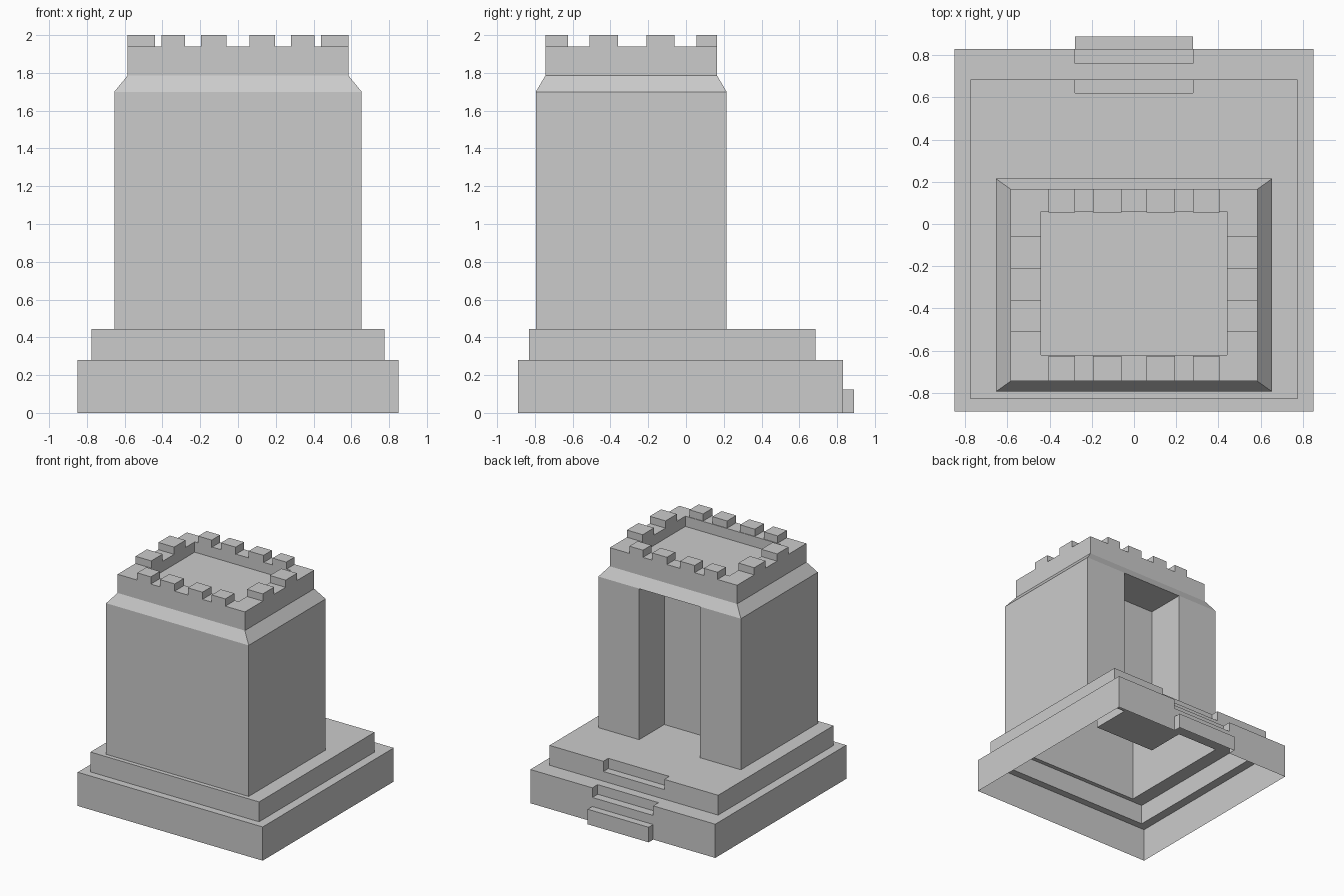
import bpy, bmesh

if "Cube" in bpy.data.objects:
    bpy.data.objects.remove(bpy.data.objects["Cube"])


def loft(name, rings):
    """Closed solid through stacked rectangles (x0, x1, y0, y1, z)."""
    bm = bmesh.new()
    loops = [[bm.verts.new((x, y, z)) for x, y in ((x0, y0), (x1, y0), (x1, y1), (x0, y1))]
             for x0, x1, y0, y1, z in rings]
    bm.faces.new(loops[0][::-1])
    bm.faces.new(loops[-1])
    for a, b in zip(loops, loops[1:]):
        for i in range(4):
            j = (i + 1) % 4
            bm.faces.new((a[i], a[j], b[j], b[i]))
    me = bpy.data.meshes.new(name)
    bm.to_mesh(me)
    bm.free()
    ob = bpy.data.objects.new(name, me)
    bpy.context.collection.objects.link(ob)
    return ob


def box(name, x0, x1, y0, y1, z0, z1):
    return loft(name, [(x0, x1, y0, y1, z0), (x0, x1, y0, y1, z1)])


def combine(ob, other, op):
    """Apply a boolean and remove the helper solid."""
    mod = ob.modifiers.new("bool", 'BOOLEAN')
    mod.operation, mod.solver, mod.object = op, 'EXACT', other
    bpy.context.view_layer.objects.active = ob
    bpy.ops.object.modifier_apply(modifier=mod.name)
    bpy.data.objects.remove(other)


def drop_faces(ob, test):
    bm = bmesh.new()
    bm.from_mesh(ob.data)
    bm.normal_update()
    bad = [f for f in bm.faces if test(f)]
    bmesh.ops.delete(bm, geom=bad, context='FACES')
    bm.to_mesh(ob.data)
    bm.free()


# Two-tier plinth, with stairs at the back
S = 0.28
base = box("plinth", -0.85, 0.85, -0.89, 0.83, 0, 0.28)
combine(base, box("upper_tier", -0.775, 0.775, -0.83, 0.685, 0.1, 0.445), 'UNION')
combine(base, box("step_cut_low", -S, S, 0.76, 1.0, 0.20, 0.34), 'DIFFERENCE')
combine(base, box("step_cut_high", -S, S, 0.62, 0.72, 0.36, 0.6), 'DIFFERENCE')
combine(base, box("bottom_step", -S, S, 0.74, 0.89, 0, 0.125), 'UNION')

# Tower with sloped shoulder, sunken roof and tall rear doorway
wall = (-0.655, 0.655, -0.795, 0.215)
crown = (-0.585, 0.585, -0.745, 0.165)
tower = loft("tower", [(*wall, 0.1), (*wall, 1.70), (*crown, 1.785), (*crown, 1.94)])
combine(tower, box("roof_cut", -0.44, 0.44, -0.62, 0.06, 1.855, 2.2), 'DIFFERENCE')
combine(tower, box("door_cut", -S, S, -0.115, 0.5, 0.3, 1.699), 'DIFFERENCE')

# Fuse into one hollow shell, open underneath, then split into named parts
combine(base, tower, 'UNION')
drop_faces(base, lambda f: f.calc_center_median().z < 0.001)
tower = base.copy()
tower.data = base.data.copy()
tower.name = "tower"
bpy.context.collection.objects.link(tower)
drop_faces(tower, lambda f: f.calc_center_median().z < 0.45)
drop_faces(base, lambda f: f.calc_center_median().z >= 0.45)

# Merlons: four along front and back, two on each side
spots = []
for x0, x1 in ((-0.405, -0.28), (-0.195, -0.06), (0.06, 0.195), (0.28, 0.405)):
    spots += [(x0, x1, -0.745, -0.625), (x0, x1, 0.055, 0.165)]
for y0, y1 in ((-0.51, -0.36), (-0.21, -0.06)):
    spots += [(-0.585, -0.44, y0, y1), (0.44, 0.585, y0, y1)]
for i, s in enumerate(spots):
    merlon = box(f"merlon_{i + 1}", *s, 1.94, 2.0)
    drop_faces(merlon, lambda f: f.normal.z < -0.9)
